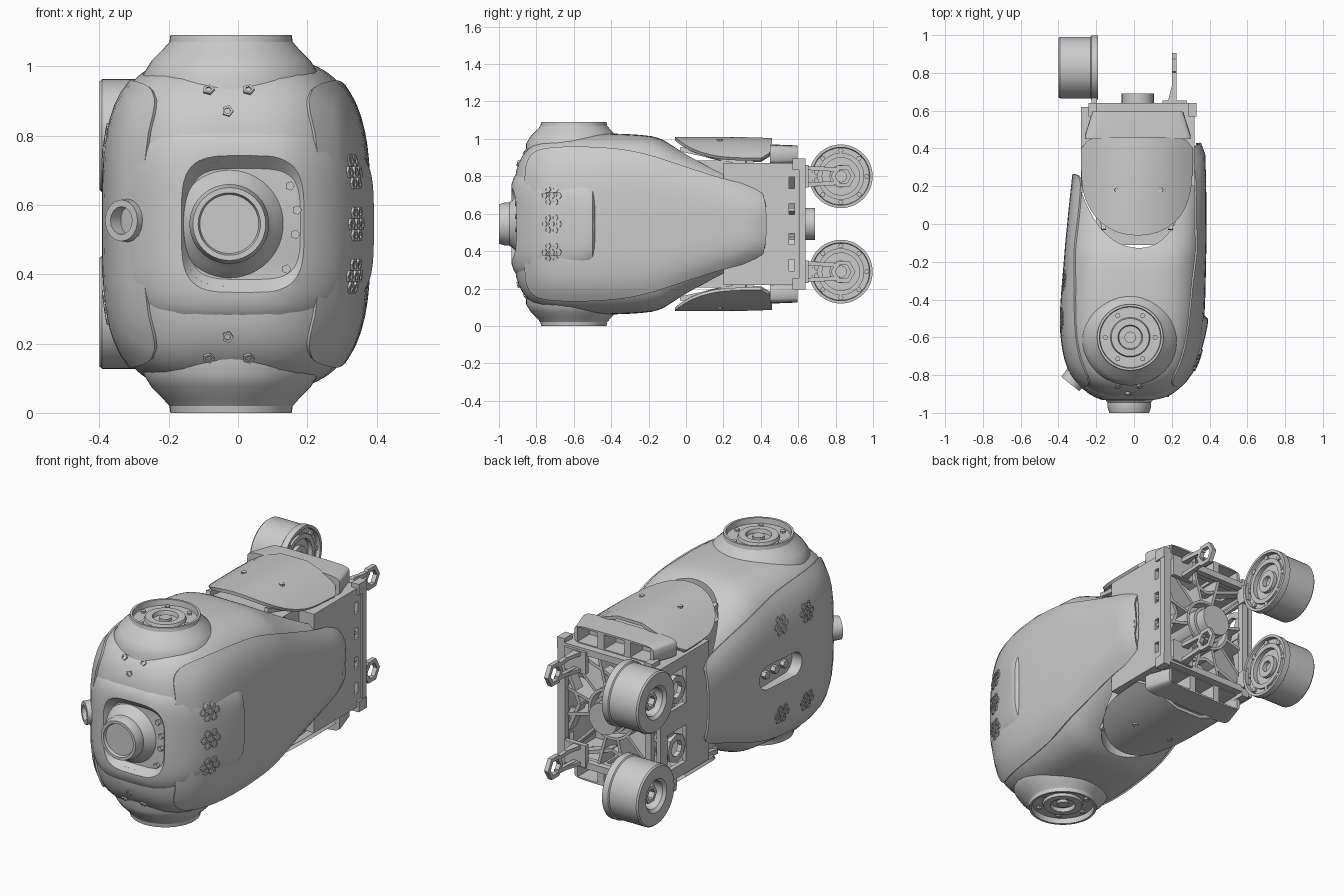
import bpy, bmesh, math
from mathutils import Vector
from mathutils.bvhtree import BVHTree

if "Cube" in bpy.data.objects:
    bpy.data.objects.remove(bpy.data.objects["Cube"])

CZ = 0.545          # mid height, the model mirrors about it
CUTTERS = []


def make(name, verts, faces):
    me = bpy.data.meshes.new(name)
    me.from_pydata([tuple(v) for v in verts], [], faces)
    bm = bmesh.new()
    bm.from_mesh(me)
    bmesh.ops.remove_doubles(bm, verts=bm.verts, dist=1e-5)
    bmesh.ops.recalc_face_normals(bm, faces=bm.faces)
    bm.to_mesh(me)
    bm.free()
    ob = bpy.data.objects.new(name, me)
    bpy.context.collection.objects.link(ob)
    return ob


def skin(name, rings, caps=True):
    n = len(rings[0])
    faces = [(i*n + j, i*n + (j+1) % n, (i+1)*n + (j+1) % n, (i+1)*n + j)
             for i in range(len(rings)-1) for j in range(n)]
    if caps:
        faces += [tuple(range(n)), tuple(range((len(rings)-1)*n, len(rings)*n))]
    return make(name, [v for r in rings for v in r], faces)


def loft(name, sections, power=3.5, cz=CZ, seg=48):
    """Rounded-box sections (y, x_left, x_right, half_height) along y."""
    rings = []
    for y, xl, xr, h in sections:
        ring = []
        for k in range(seg):
            c, s = math.cos(2*math.pi*k/seg), math.sin(2*math.pi*k/seg)
            px, pz = (math.copysign(abs(t)**(2/power), t) for t in (c, s))
            ring.append(((xl+xr)/2 + px*(xr-xl)/2, y, cz + pz*h))
        rings.append(ring)
    return skin(name, rings)


def lathe(name, profile, origin, axis, seg=40):
    q = Vector(axis).to_track_quat('Z', 'Y')
    rings = [[Vector(origin) + q @ Vector((r*math.cos(2*math.pi*k/seg), r*math.sin(2*math.pi*k/seg), t))
              for k in range(seg)] for r, t in profile]
    return skin(name, rings, caps=False)


def box(name, lo, hi):
    (a, b, c), (d, e, f) = lo, hi
    return skin(name, [[(a, b, z), (d, b, z), (d, e, z), (a, e, z)] for z in (c, f)])


def bar(name, a, b, w, d, up=(1, 0, 0)):
    a, b = Vector(a), Vector(b)
    t = (b-a).normalized()
    u = Vector(up)
    u = (u - t*u.dot(t)).normalized()
    v = t.cross(u)
    return skin(name, [[p + u*w*i/2 + v*d*j/2 for i, j in ((1, 1), (-1, 1), (-1, -1), (1, -1))] for p in (a, b)])


def rounded(pts, times=2):
    for _ in range(times):
        out = []
        for (a, b), (c, d) in zip(pts, pts[1:] + pts[:1]):
            out += [(.75*a + .25*c, .75*b + .25*d), (.25*a + .75*c, .25*b + .75*d)]
        pts = out
    return pts


def prism(name, pts, to3d, lo, hi):
    return skin(name, [[to3d(u, v, w) for u, v in pts] for w in (lo, hi)])


def patch(name, pts, func, thick):
    """Fills an outline with shrinking rings mapped onto a surface."""
    cu, cv = (sum(p[i] for p in pts)/len(pts) for i in (0, 1))
    ob = skin(name, [[func(cu + (u-cu)*k/12, cv + (v-cv)*k/12) for u, v in pts]
                     for k in range(12, -1, -1)], caps=False)
    m = ob.modifiers.new("thickness", 'SOLIDIFY')
    m.thickness, m.offset = thick, 0
    return ob


def cut(ob, *cutters):
    for c in cutters:
        m = ob.modifiers.new("cut", 'BOOLEAN')
        m.operation, m.object, m.solver = 'DIFFERENCE', c, 'EXACT'
        c.hide_render = True
        if c not in CUTTERS:
            CUTTERS.append(c)


def bvh_of(ob):
    ob.modifiers.new("smooth", 'SUBSURF').levels = 1
    dg = bpy.context.evaluated_depsgraph_get()
    return BVHTree.FromObject(ob, dg)


def project(bvh, p, d):
    loc, nor, _, _ = bvh.ray_cast(Vector(p), Vector(d))
    if loc is None:
        loc, nor, _, _ = bvh.find_nearest(Vector(p) + Vector(d)*1.65)
    return loc, (nor if nor.dot(Vector(d)) < 0 else -nor)


def stud(name, bvh, p, d, r, lift, seg=6):
    loc, nor = project(bvh, p, d)
    lathe(name, [(0, lift*.4), (r*.55, lift*.4), (r*.55, lift), (r, lift), (r, -.02), (0, -.02)], loc, nor, seg)


# main hull and raised visor
hull = loft("hull", [(-.92, -.15, .12, .24), (-.90, -.21, .17, .33), (-.85, -.285, .25, .405), (-.78, -.345, .31, .455),
                     (-.65, -.378, .348, .48), (-.5, -.388, .366, .488), (-.3, -.372, .37, .482),
                     (-.17, -.36, .373, .472), (-.12, -.357, .374, .45), (0, -.345, .375, .385),
                     (.15, -.33, .374, .322), (.28, -.315, .371, .272), (.4, -.305, .368, .215), (.45, -.30, .36, .17)])
visor = loft("visor", [(-.94, -.14, .115, .19), (-.925, -.2, .165, .255), (-.88, -.27, .235, .295),
                       (-.8, -.342, .318, .31), (-.65, -.38, .366, .305), (-.53, -.388, .393, .28),
                       (-.5, -.385, .395, .265), (-.47, -.36, .375, .24)], power=4)
hull_bvh, visor_bvh = bvh_of(hull), bvh_of(visor)

# side shells lying on the hull
half = [(-.86, .28), (-.83, .37), (-.75, .405), (-.5, .41), (-.25, .385), (0, .30), (.2, .235)]
shells = []
for side, tail in ((1, [(.38, .19), (.425, .13)]), (-1, [(.24, .21), (.265, .17)])):
    top = half + tail
    outline = rounded(top + [(y, -z) for y, z in reversed(top)])

    def on_hull(y, z, side=side):
        loc, nor = project(hull_bvh, (2*side, y, CZ + z), (-side, 0, 0))
        return loc + nor*.003
    shells.append(patch("side_shell_" + ("right" if side > 0 else "left"), outline, on_hull, .014))

# rear opening, nose recess and handle slot
u_cut = prism("rear_opening_cutter", rounded([(-.5, .28), (-.31, .28), (-.27, .14), (-.2, 0), (-.1, -.1), (.03, -.135),
              (.14, -.1), (.22, 0), (.29, .2), (.33, .38), (.34, .8), (-.5, .8)]),
              lambda x, y, z: (x, y, z), -.2, 1.3)
dish = loft("nose_recess_cutter", [(-1.1, -.27, .37, .36), (-.895, -.14, .18, .16)], power=4)
slot = prism("handle_slot_cutter", [(-.28 + math.copysign(.1, math.cos(a)) + .065*math.cos(a), CZ + .065*math.sin(a))
             for a in [2*math.pi*(k+.5)/24 for k in range(24)]], lambda y, z, x: (x, y, z), -.6, -.33)
cut(hull, u_cut, dish, slot)
cut(visor, dish)
cut(shells[1], slot)
for dy in (-.08, 0, .08):
    lathe("slot_button", [(0, .02), (.022, .02), (.022, -.02), (0, -.02)], (-.335, -.28 + dy, CZ), (-1, 0, 0), 6)

# nose sensor
lathe("nose", [(0, .085), (.085, .085), (.09, .1), (.105, .1), (.115, .07), (.115, .045), (.13, .025),
               (.15, .005), (.175, -.04), (0, -.04)], (-.025, -.9, CZ), (0, -1, 0), 48)
for x, z in ((.15, .11), (.17, .04), (.165, -.03), (.14, -.13)):
    lathe("nose_bolt", [(0, .02), (.014, .02), (.014, -.03), (0, -.03)], (x, -.895, CZ + z), (0, -1, 0), 5)

# shoulder collars, top and bottom
for s in (1, -1):
    lathe("shoulder_collar", [(0, .525), (.03, .525), (.03, .51), (.06, .51), (.065, .53), (.1, .53), (.105, .515),
                              (.16, .515), (.163, .545), (.175, .545), (.178, .525), (.2, .5), (.23, .47),
                              (.255, .43), (.255, .36), (0, .36)], (-.02, -.6, CZ), (0, 0, s), 48)
    for k in range(6):
        a = k*math.pi/3
        lathe("collar_bolt", [(0, .525), (.014, .525), (.014, .5), (0, .5)],
              (-.02 + .132*math.cos(a), -.6 + .132*math.sin(a), CZ), (0, 0, s), 6)
    for x, z in ((-.085, .385), (-.03, .325), (.03, .385)):
        stud("front_bolt", hull_bvh, (x, -2, CZ + s*z), (0, 1, 0), .017, .008, 5)

# flower vents made of hexagonal cells
vents = [(1, -.72, dz, visor_bvh, .007) for dz in (.15, 0, -.15)]
vents += [(-1, y, dz, hull_bvh, .014) for y in (-.3, -.5) for dz in (.24, -.24)]
for side, y, dz, tree, lift in vents:
    for k in range(7):
        r = 0 if k == 6 else .038
        stud("vent_cell", tree, (2*side, y + r*math.cos(k*math.pi/3), CZ + dz + r*math.sin(k*math.pi/3)),
             (-side, 0, 0), .019, lift)

# side port on the left cheek
lathe("side_port", [(0, -.03), (.036, -.03), (.04, .035), (.06, .035), (.064, -.02), (.064, -.12), (0, -.12)],
      (-.315, -.82, CZ + .01), (-.62, -.78, 0), 16)

# rear chassis tray with ribs
tray = box("chassis", (-.28, .2, CZ-.325), (.32, .62, CZ+.325))
cut(tray, box("tray_cutter", (-.255, .36, CZ-.3), (.295, .7, CZ+.3)))
cut(tray, *[box("window_cutter", (-.4, .4, CZ + s*.16 - .1), (-.2, .56, CZ + s*.16 + .1)) for s in (1, -1)])
cut(tray, *[box("window_cutter", (.25, .55, CZ + z - .03), (.4, .58, CZ + z + .03)) for z in (-.22, -.08, .08, .22)])
cut(tray, *[box("window_cutter", (x-.06, .45, -.1), (x+.06, .57, 1.2)) for x in (-.15, .02, .19)])
box("core", (-.2, -.11, CZ-.34), (.23, .36, CZ+.34))
box("rear_flange_left", (-.235, .605, CZ-.325), (-.2, .64, CZ+.325))
box("rear_flange_right", (.285, .605, CZ-.325), (.33, .64, CZ+.325))
for s in (1, -1):
    box("rear_flange_rail", (-.235, .605, CZ + s*.31 - .018), (.33, .64, CZ + s*.31 + .018))
lathe("motor_housing", [(0, .3), (.085, .3), (.085, .24), (.1, .24), (.1, .17), (.125, .17), (.125, .23), (.14, .23),
                        (.14, -.05), (0, -.05)], (.02, .39, CZ), (0, 1, 0), 32)
for k in range(12):
    a = 2*math.pi*(k + .5)/12
    c, s = math.cos(a), math.sin(a)
    reach = min(.29/abs(c), .31/abs(s))
    bar("chassis_rib", (.02 + .13*c, .55, CZ + .13*s), (.02 + reach*c, .55, CZ + reach*s), .13, .016, (0, 1, 0))
for s in (1, -1):
    lathe("window_ring", [(.045, 0), (.078, 0), (.078, .025), (.045, .025), (.045, 0)],
          (-.255, .48, CZ + s*.16), (-1, 0, 0), 8)
    for a, b in (((.02, .2), (.27, .29)), ((.02, -.2), (-.22, .29)), ((-.2, 0), (-.24, .16)), ((.22, 0), (.29, .16))):
        bar("chassis_crossbar", (a[0], .58, CZ + s*abs(a[1])), (b[0], .58, CZ + s*b[1]), .06, .018, (0, 1, 0))

# curved covers and open decks above and below the chassis
lid = rounded([(-.275, .49), (-.275, .25), (-.26, .14), (-.2, .03), (-.1, -.045), (.02, -.065), (.14, -.045),
               (.24, .03), (.29, .14), (.305, .25), (.31, .49)])
lid = [(x, min(y, .46)) for x, y in lid]
for s in (1, -1):
    arch = lambda x, y, s=s: Vector((x, y, CZ + s*(.457 - .11*((x-.02)/.285)**2)))
    patch("rear_cover", lid, arch, .018)
    for x in (-.09, .14):
        lathe("cover_screw", [(0, .011), (.014, .016), (.014, -.01), (0, -.01)], arch(x, .18), (0, 0, s), 8)
    deck = loft("rear_deck", [(.45, -.26, .30, .055), (.47, -.26, .30, .055), (.595, -.22, .26, .05)], power=6,
                cz=CZ + s*.37, seg=32)
    cut(deck, *[box("deck_cutter", (x-.06, .49, CZ + s*.37 - .04), (x+.06, .7, CZ + s*.37 + .04))
                for x in (-.14, .02, .18)])
    for x in (-.2, .24):
        bar("cover_strut", (x*.8, -.03, CZ + s*.40), (x, .32, CZ + s*.325), .025, .025)
    for x in (-.22, .31):
        box("corner_hook", (x-.022, .57, CZ + s*.32 - .03), (x+.022, .64, CZ + s*.32 + .03))

# rear wheels, their arms, and the opposite hook brackets
WHEEL = [(0, .07), (.03, .07), (.03, .095), (.06, .095), (.06, .075), (.1, .075), (.1, .1), (.125, .1), (.125, .088),
         (.152, .088), (.155, .11), (.17, .11), (.17, .075), (.163, .07), (.163, -.092), (.156, -.1), (.09, -.1),
         (.075, -.085), (.075, -.02), (0, -.02)]
for s in (1, -1):
    z = CZ + s*.255
    lathe("wheel", WHEEL, (-.3, .828, z), (1, 0, 0), 48)
    lathe("wheel_hub", [(.03, -.015), (.05, -.015), (.05, -.07), (.03, -.07), (.03, -.015)], (-.3, .828, z), (1, 0, 0), 6)
    for k in range(8):
        a = k*math.pi/4
        lathe("wheel_bolt", [(0, .1), (.014, .1), (.014, .07), (0, .07)],
              (-.3, .828 + .138*math.cos(a), z + .138*math.sin(a)), (1, 0, 0), 6)
    box("wheel_arm", (-.225, .6, z-.05), (-.195, .69, z+.05))
    box("hook_base", (.15, .63, z-.06), (.28, .655, z+.06))
    for e in (1, -1):
        bar("hook_arm", (.213, .64, z + e*.045), (.213, .82, z + e*.035), .022, .022)
        bar("hook_gusset", (.19, .65, z + e*.045), (.213, .74, z + e*.042), .02, .02, (0, 0, 1))
    lathe("hook_ring", [(.042, -.012), (.066, -.012), (.066, .012), (.042, .012), (.042, -.012)],
          (.213, .84, z), (1, 0, 0), 6)

# bake modifiers, drop cutters, shade
bpy.ops.object.select_all(action='DESELECT')
parts = [o for o in bpy.data.objects if o not in CUTTERS]
for o in parts:
    o.select_set(True)
bpy.context.view_layer.objects.active = parts[0]
bpy.ops.object.convert(target='MESH')
for c in CUTTERS:
    bpy.data.objects.remove(c)
bpy.ops.object.shade_smooth_by_angle(angle=math.radians(32))
